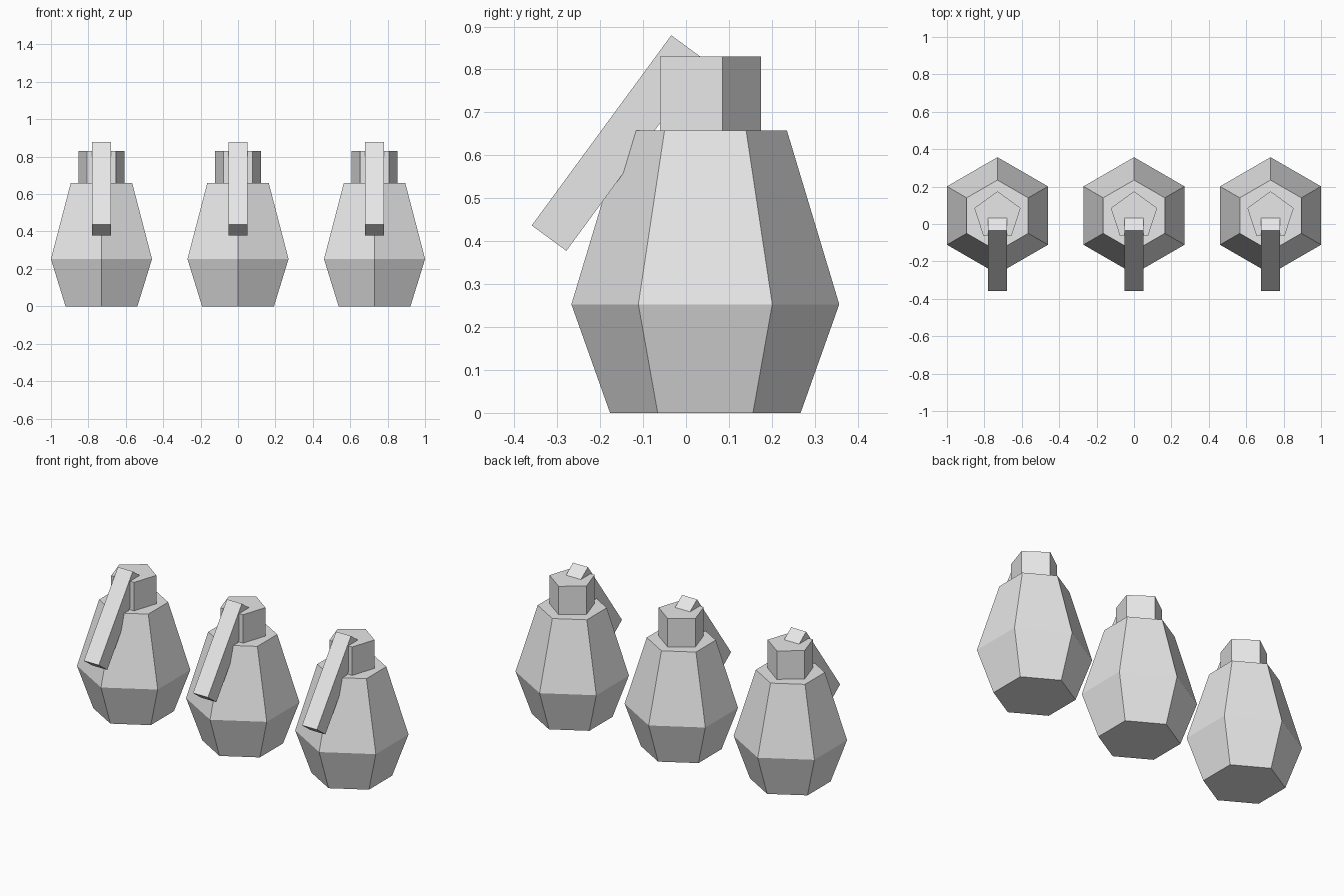
import bpy, bmesh, math
from mathutils import Matrix, Vector

cube = bpy.data.objects.get("Cube")
if cube:
    bpy.data.objects.remove(cube, do_unlink=True)

grey = bpy.data.materials.new("light_grey")
grey.use_nodes = True
colour = (0.8, 0.8, 0.8, 1)
grey.diffuse_color = colour
grey.node_tree.nodes["Principled BSDF"].inputs["Base Color"].default_value = colour

CENTRE_Y = 0.045
SPACING = 0.73


def finish(name, bm, x):
    bmesh.ops.recalc_face_normals(bm, faces=bm.faces)
    mesh = bpy.data.meshes.new(name)
    bm.to_mesh(mesh)
    bm.free()
    mesh.materials.append(grey)
    obj = bpy.data.objects.new(name, mesh)
    obj.location.x = x
    bpy.context.collection.objects.link(obj)


def faceted(name, sides, profile, x):
    """Stack of polygon rings (radius, height), one corner pointing back."""
    bm = bmesh.new()
    rings = []
    for radius, z in profile:
        angles = [math.pi / 2 + math.tau * i / sides for i in range(sides)]
        rings.append([bm.verts.new((radius * math.cos(a),
                                    CENTRE_Y + radius * math.sin(a), z)) for a in angles])
    for low, high in zip(rings, rings[1:]):
        for i in range(sides):
            j = (i + 1) % sides
            bm.faces.new((low[i], low[j], high[j], high[i]))
    bm.faces.new(rings[0])
    bm.faces.new(rings[-1])
    finish(name, bm, x)


def slanted_bar(name, start, end, width, thickness, x):
    """Box whose long axis runs from start to end in the side plane."""
    start, end = Vector(start), Vector(end)
    axis = end - start
    bm = bmesh.new()
    bmesh.ops.create_cube(bm, size=1, matrix=(
        Matrix.Translation((start + end) / 2)
        @ Matrix.Rotation(math.atan2(-axis.y, axis.z), 4, "X")
        @ Matrix.Diagonal((width, thickness, axis.length, 1))))
    finish(name, bm, x)


# Three identical grenades in a row
for label, x in (("right", -SPACING), ("middle", 0), ("left", SPACING)):
    faceted(label + "_body", 6, [(0.222, 0), (0.312, 0.253), (0.19, 0.658)], x)
    faceted(label + "_neck", 5, [(0.13, 0.658), (0.13, 0.83)], x)
    slanted_bar(label + "_lever", (0, -0.319, 0.407), (0, 0.006, 0.85), 0.1, 0.1, x)
